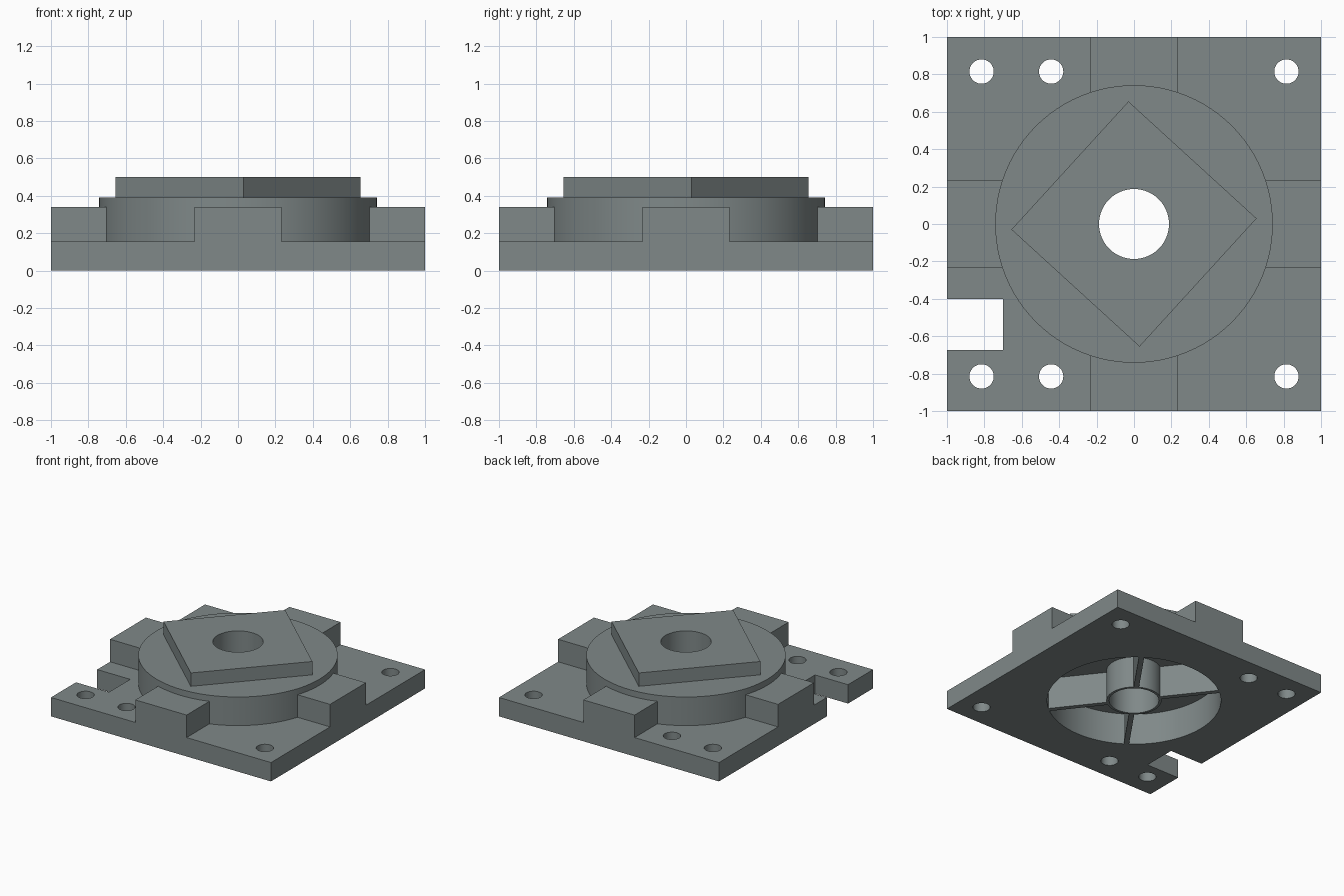
import bpy, math

if "Cube" in bpy.data.objects:
    bpy.data.objects.remove(bpy.data.objects["Cube"])

gray = bpy.data.materials.new("steel gray")
gray.diffuse_color = (0.215, 0.25, 0.25, 1)
gray.use_nodes = True
gray.node_tree.nodes["Principled BSDF"].inputs["Base Color"].default_value = gray.diffuse_color


def box(name, x0, x1, y0, y1, z0, z1, angle=0):
    bpy.ops.mesh.primitive_cube_add(size=1)
    ob = bpy.context.object
    ob.name = name
    for v in ob.data.vertices:
        v.co = ((x0 + x1) / 2 + v.co.x * (x1 - x0),
                (y0 + y1) / 2 + v.co.y * (y1 - y0),
                (z0 + z1) / 2 + v.co.z * (z1 - z0))
    ob.rotation_euler.z = math.radians(angle)
    ob.data.materials.append(gray)
    return ob


def cylinder(name, r, z0, z1, x=0, y=0, sides=96, angle=0):
    bpy.ops.mesh.primitive_cylinder_add(vertices=sides, radius=r, depth=z1 - z0,
                                        location=(x, y, (z0 + z1) / 2))
    ob = bpy.context.object
    ob.name = name
    ob.rotation_euler.z = math.radians(angle)
    ob.data.materials.append(gray)
    return ob


def combine(target, tool, operation):
    mod = target.modifiers.new("boolean", 'BOOLEAN')
    mod.operation = operation
    mod.solver = 'EXACT'
    mod.object = tool
    bpy.context.view_layer.update()
    bpy.context.view_layer.objects.active = target
    bpy.ops.object.modifier_apply(modifier=mod.name)
    bpy.data.objects.remove(tool, do_unlink=True)


def smooth(ob):
    bpy.ops.object.select_all(action='DESELECT')
    ob.select_set(True)
    bpy.context.view_layer.objects.active = ob
    bpy.ops.object.shade_smooth_by_angle(angle=math.radians(30))


RECESS_TOP = 0.26
BORE = 0.187

# Base plate with four edge blocks, round boss and turned square pad
body = box("base_plate", -1, 1, -1, 1, 0, 0.155)
combine(body, box("block_bar", -1, 1, -0.233, 0.233, 0.08, 0.34), 'UNION')
combine(body, box("block_bar", -0.233, 0.233, -1, 1, 0.08, 0.34), 'UNION')
combine(body, cylinder("boss", 0.742, 0.1, 0.39), 'UNION')
# Primitive corners land on the axes before the small turn
combine(body, cylinder("pad", 0.656, 0.3, 0.5, sides=4, angle=2.6), 'UNION')

# Underside recess, centre bore, edge notch and bolt holes
combine(body, cylinder("recess", 0.655, -0.1, RECESS_TOP), 'DIFFERENCE')
combine(body, cylinder("bore", BORE, -0.1, 0.7), 'DIFFERENCE')
combine(body, box("notch", -1.1, -0.7, -0.675, -0.40, -0.1, 0.25), 'DIFFERENCE')
for x in (-0.815, -0.443, 0.815):
    for y in (-0.815, 0.815):
        combine(body, cylinder("bolt_hole", 0.065, -0.1, 0.3, x, y, 48), 'DIFFERENCE')
smooth(body)

# Hub tube inside the recess
hub = cylinder("hub_tube", 0.207, 0, RECESS_TOP)
combine(hub, cylinder("hub_bore", BORE, -0.1, 0.4), 'DIFFERENCE')
smooth(hub)

# Stiffening ribs between hub and recess wall
for angle in (55, 128, 235, 308):
    box("rib", 0.2, 0.656, -0.02, 0.02, 0, RECESS_TOP, angle)
